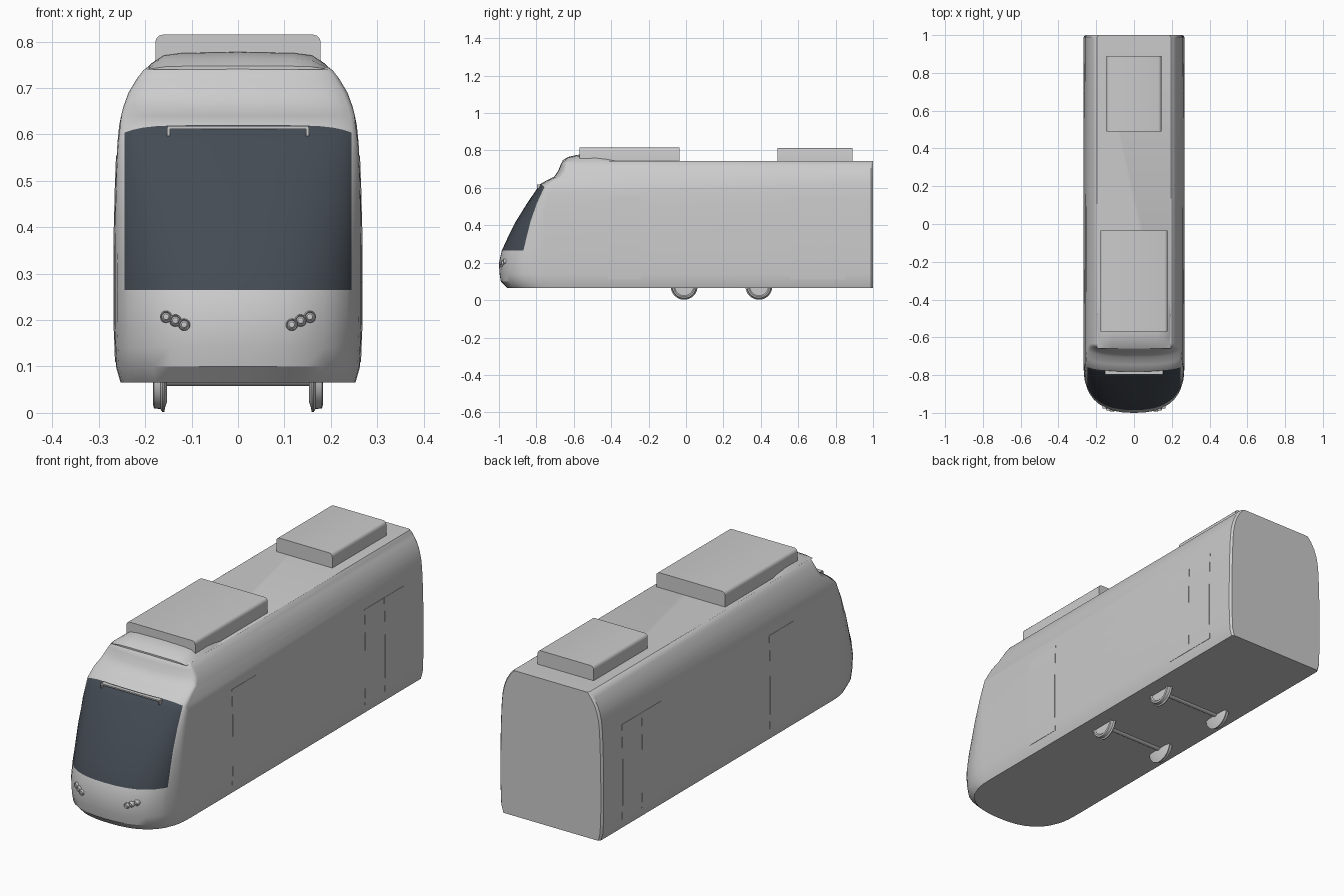
import bpy, bmesh, math
from mathutils import Vector

cube = bpy.data.objects.get("Cube")
if cube:
    bpy.data.objects.remove(cube, do_unlink=True)


def material(name, colour):
    m = bpy.data.materials.new(name)
    m.use_nodes = True
    m.diffuse_color = colour
    m.node_tree.nodes["Principled BSDF"].inputs["Base Color"].default_value = colour
    return m


GREY = material("light grey paint", (0.6, 0.6, 0.6, 1))
GLASS = material("dark tinted glass", (0.058, 0.071, 0.088, 1))


def finish(name, bm, mats=(GREY,), angle=32):
    bmesh.ops.recalc_face_normals(bm, faces=bm.faces)
    mesh = bpy.data.meshes.new(name)
    bm.to_mesh(mesh)
    bm.free()
    ob = bpy.data.objects.new(name, mesh)
    bpy.context.collection.objects.link(ob)
    for m in mats:
        mesh.materials.append(m)
    bpy.ops.object.select_all(action="DESELECT")
    ob.select_set(True)
    bpy.context.view_layer.objects.active = ob
    bpy.ops.object.shade_smooth_by_angle(angle=math.radians(angle))
    return ob


def skin(bm, rows):
    """Join rows of points with quads; return the vertex grid and the faces by cell."""
    grid = [[bm.verts.new(p) for p in row] for row in rows]
    cells = {}
    for i in range(len(grid) - 1):
        for j in range(len(grid[0]) - 1):
            cells[i, j] = bm.faces.new((grid[i][j], grid[i][j + 1],
                                        grid[i + 1][j + 1], grid[i + 1][j]))
    return grid, cells


# Shell levels: height, half width, nose position, nose rounding depth
LEVELS = [
    (.065, .253, -.955, .24), (.10, .263, -.99, .25), (.14, .265, -.997, .25),
    (.20, .267, -1.0, .25), (.265, .267, -.985, .24), (.33, .267, -.955, .21),
    (.42, .266, -.91, .16), (.52, .263, -.848, .10), (.58, .26, -.807, .07),
    (.62, .256, -.78, .05), (.64, .252, -.745, .05), (.66, .247, -.705, .05),
    (.69, .236, -.684, .05), (.72, .218, -.672, .04), (.737, .205, -.664, .03),
    (.745, .195, -.655, .03)]
SILL, HEAD, GLASS_X = .265, .62, .245


def level(z):
    for a, b in zip(LEVELS, LEVELS[1:]):
        if z <= b[0]:
            t = (z - a[0]) / (b[0] - a[0])
            return [p + (q - p) * t for p, q in zip(a, b)][1:]
    return LEVELS[-1][1:]


def nose_y(x, z):
    w, front, depth = level(z)
    r = min(abs(x) / w, 1)
    return front + depth * (1 - (1 - r ** 2.5) ** 0.4)


# Body shell with windscreen faces
RATIOS = [0, .2, .4, .55, .7, .8, .88, None, .975, .993, 1]
GLASS_COL = RATIOS.index(None)
rows = []
for z, w, front, depth in LEVELS:
    half = []
    for r in RATIOS:
        x = min(GLASS_X, w * .957) if r is None else r * w
        h = z - .016 * (x / GLASS_X) ** 6 if z == HEAD else z
        half.append(Vector((x, nose_y(x, h), h)))
    half += [Vector((w, .99, z)), Vector((w - .008, 1, z))]
    rows.append([Vector((-p.x, p.y, p.z)) for p in half[:0:-1]] + half)
bm = bmesh.new()
grid, cells = skin(bm, rows)
bm.faces.new(grid[0])
bm.faces.new(grid[-1])
bm.faces.new([r[0] for r in grid] + [r[-1] for r in reversed(grid)])
heights = [l[0] for l in LEVELS]
middle = len(rows[0]) // 2
for (i, j), face in cells.items():
    if heights.index(SILL) <= i < heights.index(HEAD) and \
            middle - GLASS_COL <= j < middle + GLASS_COL:
        face.material_index = 1
finish("body_shell", bm, (GREY, GLASS))


# Box with chamfered or rounded edges
def box(name, lo, hi, bevel=0, along_y=False, segments=3):
    bm = bmesh.new()
    bmesh.ops.create_cube(bm, size=1)
    for v in bm.verts:
        v.co = Vector([a + (b - a) * (c + .5) for a, b, c in zip(lo, hi, v.co)])
    if bevel:
        edges = [e for e in bm.edges if not along_y or
                 (abs(e.verts[0].co.y - e.verts[1].co.y) > .01 and e.verts[0].co.z > lo[2] + .01)]
        bmesh.ops.bevel(bm, geom=edges, offset=bevel, segments=segments,
                        profile=.5, affect="EDGES")
    return finish(name, bm)


# Roof equipment
box("front_roof_unit", (-.178, -.57, .735), (.178, -.035, .815), .016, True)
box("rear_roof_unit", (-.145, .49, .735), (.145, .89, .812), .016, True)

# Fairing that blends the front roof unit into the brow
bm = bmesh.new()
stations = [(-.66, .195, .747), (-.63, .197, .764), (-.58, .2, .775), (-.48, .2, .778),
            (-.42, .195, .77), (-.37, .185, .755), (-.345, .17, .742)]
section = [(-1, 0), (-.93, .35), (-.8, .85), (-.6, 1), (0, 1.06), (.6, 1), (.8, .85), (.93, .35), (1, 0)]
grid, cells = skin(bm, [[(u * w, y, .74 + v * (top - .74)) for u, v in section]
                        for y, w, top in stations])
bm.faces.new(grid[0])
bm.faces.new(grid[-1])
finish("roof_fairing", bm, angle=50)


# Turned part from (radius, offset) pairs around the x or y axis
def turned(name, centre, profile, axis, sides=32):
    bm = bmesh.new()
    rings = []
    for k in range(sides + 1):
        a = math.tau * k / sides
        c, s = math.cos(a), math.sin(a)
        rings.append([Vector(centre) + (Vector((o, r * c, r * s)) if axis == "x"
                                        else Vector((r * c, o, r * s)))
                      for r, o in profile])
    skin(bm, rings)
    bmesh.ops.remove_doubles(bm, verts=bm.verts, dist=1e-5)
    return finish(name, bm)


# Flanged wheels and axles
for end, y in (("front", -.01), ("rear", .39)):
    for side, s in (("left", 1), ("right", -1)):
        rim = [(0, .153), (.05, .153), (.062, .157), (.072, .159), (.072, .163),
               (.066, .167), (.064, .181), (.056, .183), (.05, .178), (0, .178)]
        turned(f"{end}_{side}_wheel", (0, y, .074), [(r, s * o) for r, o in rim], "x")
    turned(f"{end}_axle", (0, y, .075), [(0, -.155), (.017, -.155), (.017, .155), (0, .155)], "x", 16)

# Clusters of three headlamps with raised rims
for side, s in (("left", 1), ("right", -1)):
    for n, (x, z) in enumerate([(.155, .207), (.135, .199), (.116, .19)]):
        lamp = [(.013, .02), (.013, -.003), (.011, -.006), (.009, -.003), (.006, -.006), (0, -.007)]
        turned(f"{side}_headlamp_{n + 1}", (s * x, nose_y(x, z), z), lamp, "y", 20)

# Bar and end brackets across the top of the windscreen
y = nose_y(0, .612)
box("windscreen_bar", (-.152, y - .012, .612), (.152, y + .02, .618))
for side, s in (("left", 1), ("right", -1)):
    x = s * .15
    box(f"{side}_bar_bracket", (x - .003, y - .012, .597), (x + .003, y + .02, .615))


# Door leaves that follow the curve of the sides
def door(name, s, y0, y1):
    bm = bmesh.new()
    zs = [.11, .14, .2, .265, .33, .42, .52, .555]
    face, _ = skin(bm, [[(s * (level(z)[0] + .0015), y, z) for y in (y0, y1)] for z in zs])
    back, _ = skin(bm, [[(s * (level(z)[0] - .004), y, z) for y in (y0, y1)] for z in zs])
    loop = [[g[0] for g in grid] + [g[1] for g in reversed(grid)] for grid in (face, back)]
    for k in range(len(loop[0])):
        bm.faces.new((loop[0][k - 1], loop[0][k], loop[1][k], loop[1][k - 1]))
    finish(name, bm)


for side, s in (("left", 1), ("right", -1)):
    door(f"{side}_front_door", s, -.42, -.24)
    door(f"{side}_rear_door_leaf_a", s, .56, .704)
    door(f"{side}_rear_door_leaf_b", s, .706, .85)
